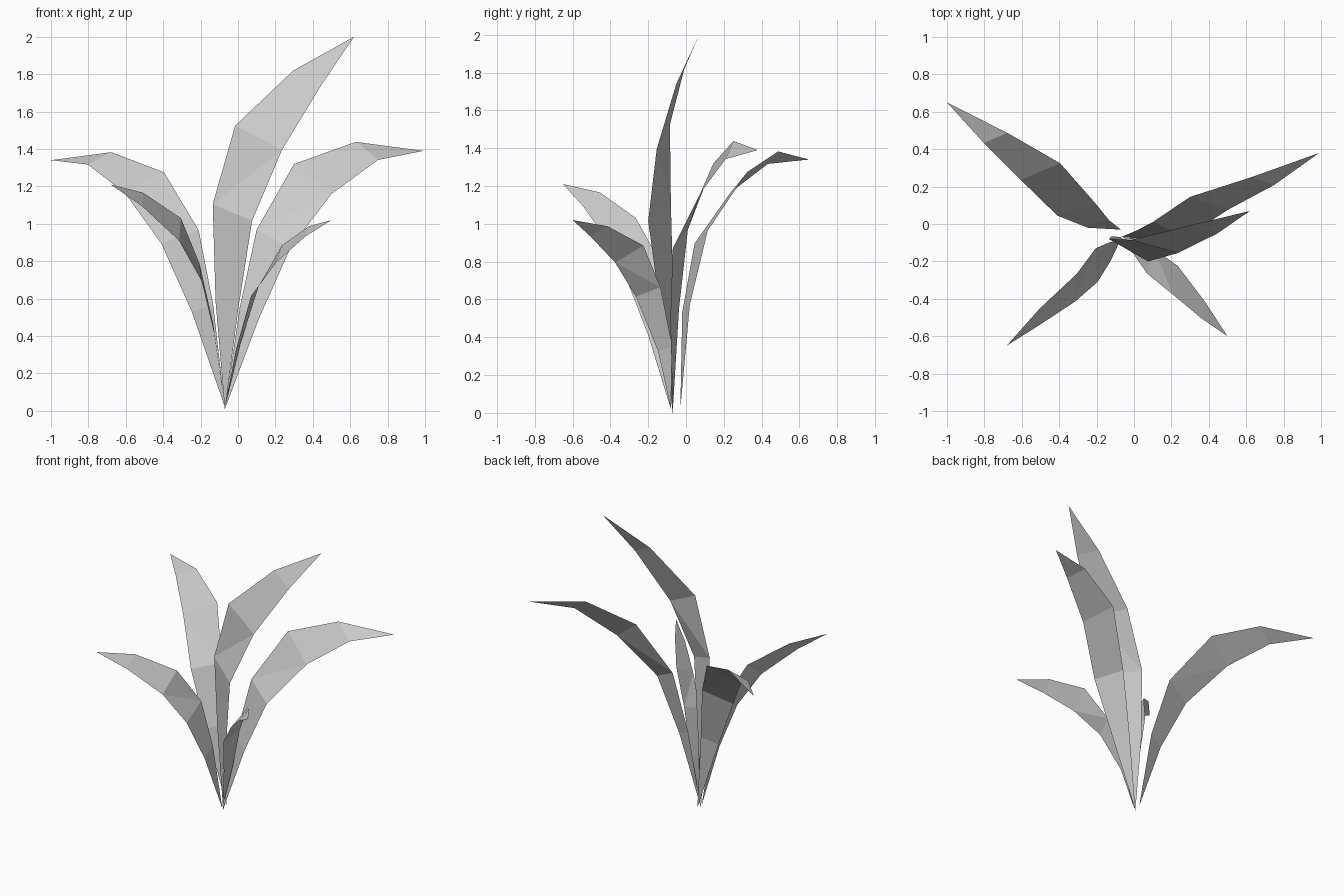
import bpy
import bmesh
from mathutils import Vector

default_cube = bpy.data.objects.get("Cube")
if default_cube:
    bpy.data.objects.remove(default_cube, do_unlink=True)


def flat_material(name, colour):
    material = bpy.data.materials.new(name)
    material.use_nodes = True
    material.diffuse_color = colour
    shader = material.node_tree.nodes.get("Principled BSDF")
    shader.inputs["Base Color"].default_value = colour
    shader.inputs["Roughness"].default_value = 0.8
    return material


def build_leaf(name, spine, lower_span, upper_span, material):
    """Low-poly blade: pointed at both ends, four cross ribs along its spine.

    The spans are full rib vectors at the two widest ribs; the ribs beyond
    them taper in the same direction.
    """
    lower, upper = Vector(lower_span), Vector(upper_span)
    ribs = [lower * 0.57, lower, upper, upper * 0.6]
    root, *middle, tip = [Vector(point) for point in spine]

    bm = bmesh.new()
    start = bm.verts.new(root)
    end = bm.verts.new(tip)
    pairs = [(bm.verts.new(centre - rib / 2), bm.verts.new(centre + rib / 2))
             for centre, rib in zip(middle, ribs)]

    # Pointed ends
    bm.faces.new((start, pairs[0][0], pairs[0][1]))
    bm.faces.new((pairs[-1][1], pairs[-1][0], end))
    # Blade panels between neighbouring ribs
    for (a, b), (c, d) in zip(pairs, pairs[1:]):
        bm.faces.new((b, a, c, d))
    bmesh.ops.triangulate(bm, faces=[f for f in bm.faces if len(f.verts) > 3])

    mesh = bpy.data.meshes.new(name)
    bm.to_mesh(mesh)
    bm.free()
    mesh.materials.append(material)
    leaf = bpy.data.objects.new(name, mesh)
    bpy.context.collection.objects.link(leaf)
    return leaf


leaf_grey = flat_material("leaf grey", (0.6, 0.6, 0.6, 1.0))

# Tall central leaf, arching to the left
build_leaf("tall_leaf",
           [(-.07, -.07, 0), (-.06, -.1, .56), (-.03, -.14, 1.06),
            (.11, -.12, 1.46), (.37, -.03, 1.78), (.62, .07, 2)],
           (-.21, .12, .09), (-.25, .07, .13), leaf_grey)

# Leaves arching backwards
build_leaf("back_left_leaf",
           [(-.07, -.07, .01), (.06, -.06, .52), (.19, -.03, .92),
            (.4, .11, 1.24), (.69, .23, 1.39), (.99, .38, 1.39)],
           (-.18, .08, .1), (-.2, .07, .16), leaf_grey)
build_leaf("back_right_leaf",
           [(-.07, -.03, .02), (-.19, 0, .55), (-.31, .08, .93),
            (-.5, .28, 1.22), (-.74, .46, 1.35), (-1, .65, 1.34)],
           (.2, .07, .07), (.21, .09, .11), leaf_grey)

# Shorter leaves arching forwards
build_leaf("front_left_leaf",
           [(-.07, -.08, .02), (0, -.11, .34), (.09, -.2, .64),
            (.22, -.3, .84), (.37, -.46, .96), (.5, -.6, 1.02)],
           (.04, .13, .05), (.03, .15, .09), leaf_grey)
build_leaf("front_right_leaf",
           [(-.07, -.08, .02), (-.13, -.15, .44), (-.2, -.22, .74),
            (-.31, -.34, .97), (-.51, -.5, 1.13), (-.68, -.65, 1.21)],
           (-.01, .18, .09), (.01, .15, .12), leaf_grey)
